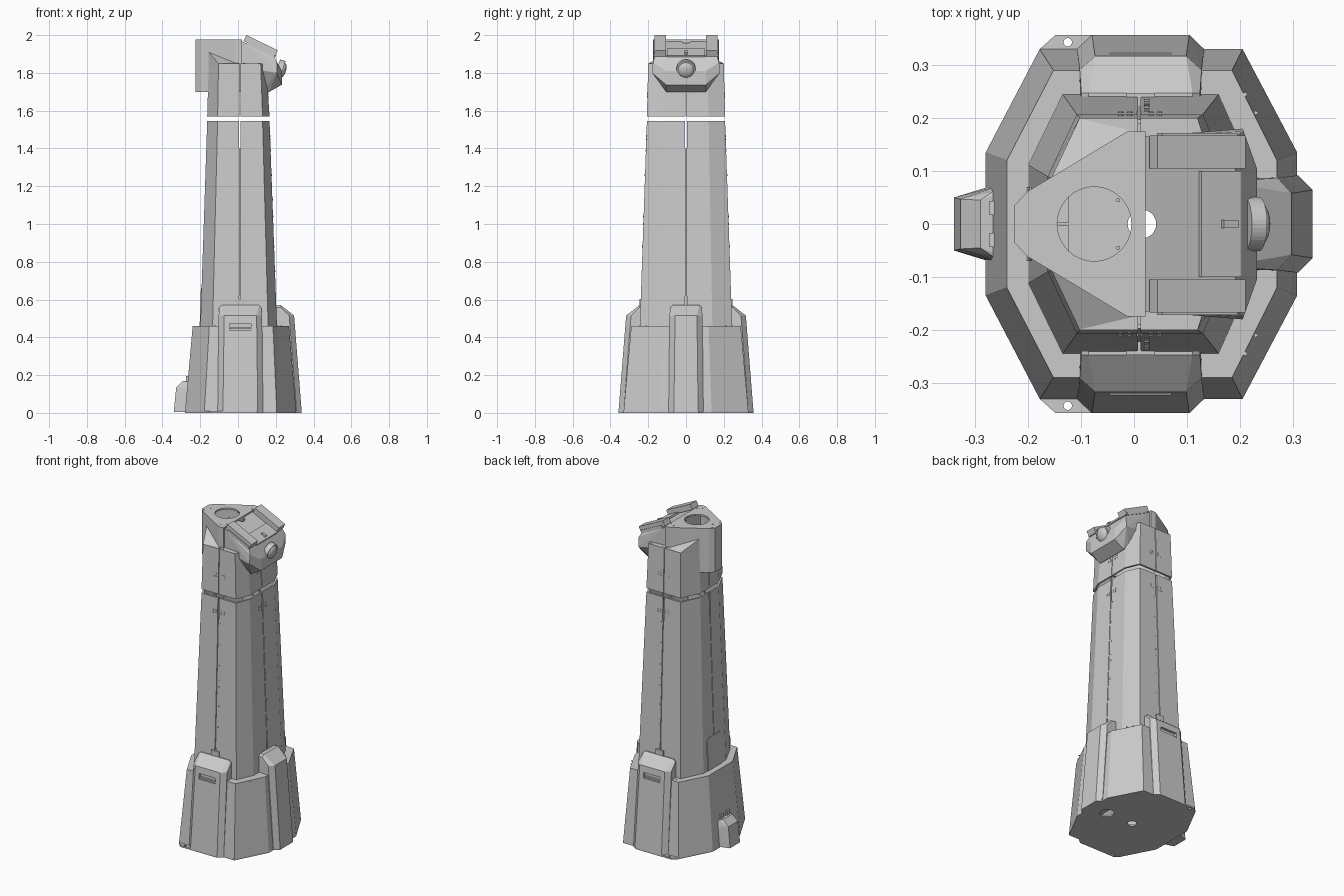
import bpy, bmesh, math
from mathutils import Vector, Matrix

if "Cube" in bpy.data.objects:
    bpy.data.objects.remove(bpy.data.objects["Cube"])


def finish(name, bm):
    bmesh.ops.recalc_face_normals(bm, faces=bm.faces)
    me = bpy.data.meshes.new(name)
    bm.to_mesh(me)
    bm.free()
    ob = bpy.data.objects.new(name, me)
    bpy.context.collection.objects.link(ob)
    return ob


def sym(half):
    """Close a half outline (y > 0) by mirroring it in y."""
    return list(half) + [(x, -y) for x, y in reversed(half)]


def scaled(outline, f, cx=0.005):
    return [(cx + (x - cx) * f, y * f) for x, y in outline]


def mix(a, b, t):
    return [(p[0] + (q[0] - p[0]) * t, p[1] + (q[1] - p[1]) * t) for p, q in zip(a, b)]


def loft(name, rings, tube=False):
    """Bridge (outline, z) rings; a tube joins last to first, otherwise ends are capped."""
    bm = bmesh.new()
    vs = [[bm.verts.new((x, y, z)) for x, y in o] for o, z in rings]
    n = len(vs[0])
    for a, b in zip(vs, vs[1:] + ([vs[0]] if tube else [])):
        for i in range(n):
            bm.faces.new((a[i], a[(i + 1) % n], b[(i + 1) % n], b[i]))
    if not tube:
        bm.faces.new(vs[0])
        bm.faces.new(vs[-1])
    return finish(name, bm)


def hull(name, pts, mirror=False):
    bm = bmesh.new()
    for x, y, z in pts:
        bm.verts.new((x, y, z))
        if mirror:
            bm.verts.new((x, -y, z))
    res = bmesh.ops.convex_hull(bm, input=bm.verts)
    junk = [g for g in res["geom_interior"] if isinstance(g, bmesh.types.BMVert)]
    bmesh.ops.delete(bm, geom=junk, context='VERTS')
    bmesh.ops.dissolve_limit(bm, angle_limit=0.02, verts=bm.verts, edges=bm.edges)
    return finish(name, bm)


def box(name, c, s, tilt=0):
    bm = bmesh.new()
    m = Matrix.Translation(c) @ Matrix.Rotation(tilt, 4, 'Y') @ Matrix.Diagonal((*s, 1))
    bmesh.ops.create_cube(bm, size=1, matrix=m)
    return finish(name, bm)


def add_cyl(bm, c, axis, r, depth, seg=24, r2=None):
    m = Matrix.Translation(c) @ Vector(axis).to_track_quat('Z', 'Y').to_matrix().to_4x4()
    bmesh.ops.create_cone(bm, cap_ends=True, segments=seg, radius1=r,
                          radius2=r if r2 is None else r2, depth=depth, matrix=m)


def cyl(name, c, axis, r, depth, seg=32, r2=None):
    bm = bmesh.new()
    add_cyl(bm, c, axis, r, depth, seg, r2)
    return finish(name, bm)


def cut(ob, cutter):
    cutter.hide_render = True
    mod = ob.modifiers.new("cut", 'BOOLEAN')
    mod.operation, mod.solver, mod.object = 'DIFFERENCE', 'EXACT', cutter
    bpy.context.view_layer.objects.active = ob
    bpy.ops.object.modifier_apply(modifier=mod.name)
    bpy.data.objects.remove(cutter)


Z = (0, 0, 1)
# Octagonal sections of the skirt and the column
SK0 = sym([(-.28, .135), (-.178, .33), (.205, .33), (.308, .135)])
SK1 = sym([(-.24, .12), (-.152, .29), (.185, .29), (.27, .12)])
T0 = sym([(-.2, .112), (-.135, .245), (.16, .245), (.207, .14)])
T1 = sym([(-.163, .09), (-.108, .207), (.13, .207), (.167, .12)])
T2 = sym([(-.155, .086), (-.103, .2), (.12, .2), (.148, .11)])

# Base plate with cable and bolt holes
base = loft("base_plate", [(sym([(-.28, .135), (-.178, .33), (-.148, .357), (.1, .357), (.133, .33),
                                 (.205, .33), (.308, .135), (.308, .09), (.337, .065)]), z)
                           for z in (0, .01)])
for x, y, r in ((.015, 0, .027), (.2, 0, .04), (-.125, .343, .008), (-.125, -.343, .008)):
    cut(base, cyl("hole", (x, y, 0), Z, r, .1))

# Skirt with flat shelf
loft("skirt", [(SK0, .01), (SK1, .46), (scaled(T0, .97), .46), (scaled(T0, .97), .01)], tube=True)


# Protruding covers on three sides of the skirt
def cover(name, mid, half, out, place):
    pts = []
    for s in (-1, 1):
        for inset, o, z in ((.028, out, .01), (0, out - .027, .01), (0, out - .1, .01),
                            (.034, out - .04, .515), (.005, out - .066, .515),
                            (.022, out - .11, .57), (.008, out - .11, .558), (.008, out - .14, .558),
                            (.022, out - .14, .57)):
            pts.append(place(mid + s * (half - inset), o, z))
    return hull(name, pts)


for s, side in ((-1, "front"), (1, "back")):
    c = cover(side + "_cover", .0125, .12, .357, lambda u, o, z: (u, s * o, z))
    cut(c, box("grip", (.0125, s * .325, .457), (.115, .04, .034)))
    box(side + "_handle_bar", (.0125, s * .312, .447), (.112, .012, .008))
    box(side + "_bracket", (.0125, s * .232, .585), (.055, .03, .035))
cover("right_cover", 0, .092, .337, lambda u, o, z: (o, u, z))

# Column shell, liner behind its seams, and the head collar above the open gap
column = loft("column_shell", [(T0, .44), (T1, 1.545), (scaled(T1, .94), 1.545), (scaled(T0, .94), .44)], True)
TL = mix(T0, T1, .87)
loft("column_liner", [(scaled(T0, .93), .44), (scaled(TL, .93), 1.40),
                      (scaled(TL, .89), 1.40), (scaled(T0, .89), .44)], True)
collar = loft("collar_shell", [(T1, 1.57), (T2, 1.85), (scaled(T2, .8), 1.85), (scaled(T2, .8), 1.835),
                               (scaled(T2, .94), 1.835), (scaled(T1, .94), 1.57)], True)
for ob, z, h, w in ((column, 1., 1.4, .004), (column, 1.48, .16, .009), (column, .58, .08, .009),
                    (collar, 1.7, .5, .004)):
    cut(ob, box("seam", (.01, 0, z), (w, .8, h)))
    cut(ob, box("seam", (0, 0, z), (.8, w, h)))

# Service hatch on the rear face of the column
hull("service_hatch", [(-.2 + .037 * (z - .44) / 1.105 + d, y, z) for d in (-.004, .01)
                       for y, z in ((.07, .46), (.07, .64), (.055, .66))], True)

# Head: top plate with round opening, hanging walls, rear floor
HEAD = sym([(-.226, .035), (-.2, .062), (-.012, .175), (.022, .175)])
plate = loft("head_plate", [(HEAD, 1.966), (HEAD, 1.976)])
cut(plate, cyl("hole", (-.075, 0, 1.97), Z, .07, .1, 48))
loft("head_wall", [(HEAD, 1.70), (HEAD, 1.968), (scaled(HEAD, .95, -.1), 1.968),
                   (scaled(HEAD, .95, -.1), 1.70)], True)
hull("head_floor", [(x, y, z) for x, y in ((-.225, .035), (-.2, .061), (-.15, .09))
                    for z in (1.70, 1.708)], True)
for s in (-1, 1):
    hull("shoulder_flashing", [(-.156, s * .087, 1.91), (-.156, s * .087, 1.82), (-.103, s * .199, 1.85),
                               (-.103, s * .199, 1.82), (0, s * .175, 1.85), (0, s * .175, 1.82)])

# Sensor pod with sloping deck
TILT = math.radians(26)
pod = hull("sensor_pod", [(.022, .165, 1.967), (.022, .165, 1.83), (.192, .165, 1.886), (.207, .175, 1.855),
                          (.205, .18, 1.80), (.232, .105, 1.81), (.232, .105, 1.737),
                          (.166, .105, 1.70), (.13, .105, 1.70)], True)
cut(pod, cyl("hole", (.015, 0, 1.85), Z, .027, .5))
for s in (-1, 1):
    box("deck_rail", (.12, s * .136, 1.944), (.185, .062, .035), TILT)
    box("deck_side_strip", (.12, s * .168, 1.927), (.16, .008, .02), TILT)
box("deck_plate", (.163, 0, 1.907), (.085, .2, .01), TILT)
box("deck_latch", (.18, 0, 1.908), (.03, .016, .015), TILT)

# Round lens on the pod
axis = Vector((math.cos(.3), 0, -math.sin(.3)))
c = Vector((.222, 0, 1.818))
cyl("lens_ring", c, axis, .051, .03, 40)
bm = bmesh.new()
rot = axis.to_track_quat('Z', 'Y').to_matrix().to_4x4()
bmesh.ops.create_uvsphere(bm, u_segments=32, v_segments=16, radius=1,
                          matrix=Matrix.Translation(c + axis * .012) @ rot @ Matrix.Diagonal((.043, .043, .021, 1)))
lens = finish("lens_dome", bm)
for p in lens.data.polygons:
    p.use_smooth = True

# Connection box at the rear foot
hull("rear_box", [(-.34, .05, .005), (-.327, .047, .135), (-.29, .045, .17), (-.268, .06, .165),
                  (-.275, .07, .005), (-.262, .07, .13), (-.25, .06, .165)], True)
for s in (-1, 1):
    box("rear_box_hinge", (-.268, s * .03, .178), (.012, .026, .035))

# Screws along the column seams, collar and plates
bm = bmesh.new()
spots = [(.014, z) for z in (.75, .88, 1.0, 1.04, 1.13, 1.26, 1.39)]
spots += [(u, z) for z in (1.45, 1.465, 1.675, 1.69) for u in (-.035, -.018, .022, .038)]
for u, z in spots:
    t = (z - .44) / 1.105
    for s in (-1, 1):
        add_cyl(bm, (.01 + u, s * (.245 - .038 * t if z < 1.56 else .2065 - .025 * (z - 1.57)), z),
                (0, s, 0), .005, .004, 8)
    add_cyl(bm, (.207 - .04 * t if z < 1.56 else .167 - .068 * (z - 1.57), u, z), (1, 0, 0), .005, .004, 8)
for x, y, z in ((-.21, .04, 1.976), (-.185, 0, 1.976), (-.03, .045, 1.976), (-.015, .143, 1.976),
                (.01, .125, 1.976), (0, .187, 1.85), (.03, .187, 1.85), (.11, .187, 1.85),
                (.23, .21, .46), (.12, .27, .46), (-.12, .267, .46), (.21, .245, .46)):
    for s in (-1, 1):
        add_cyl(bm, (x, s * y, z), Z, .004, .004, 8)
finish("screws", bm)
